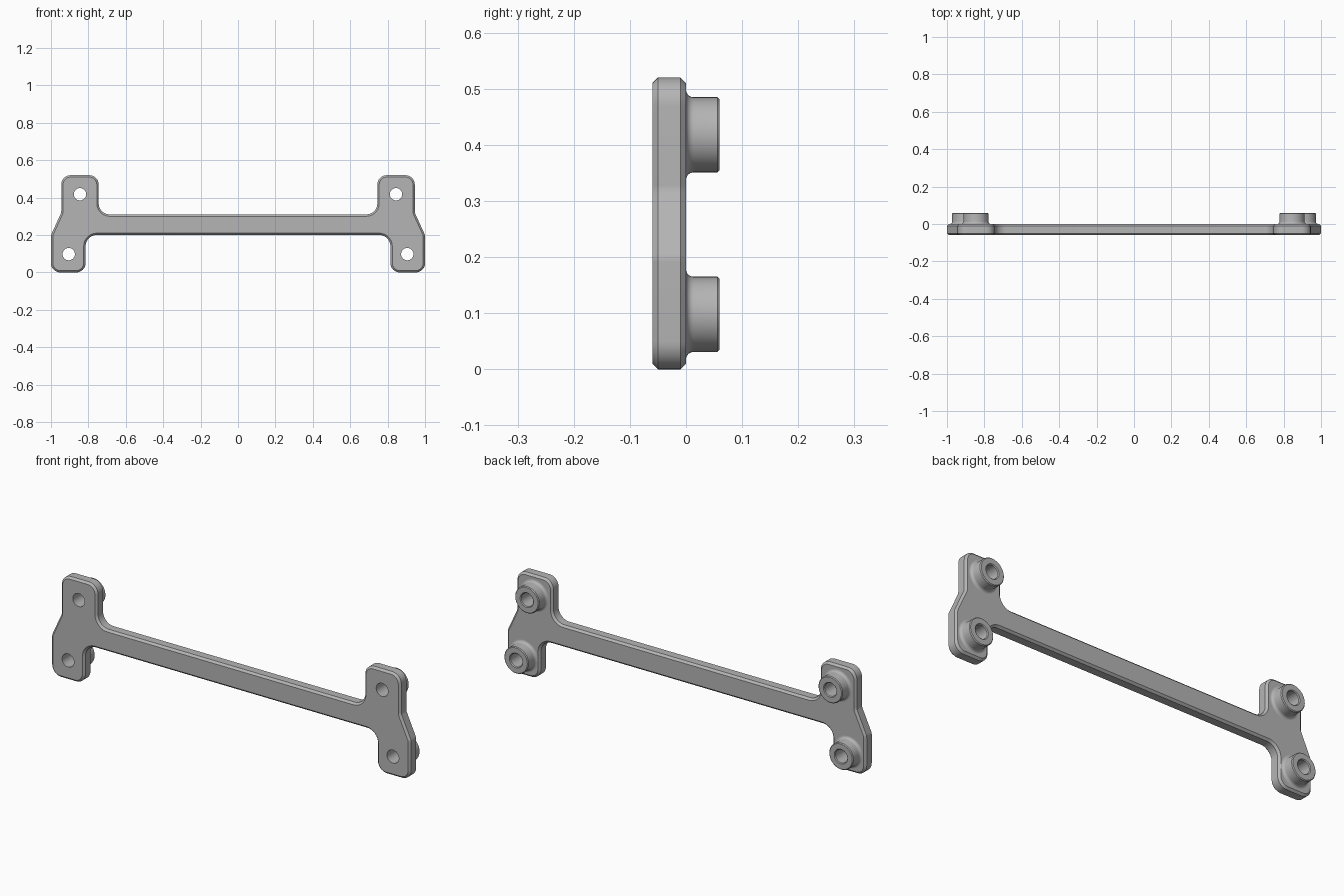
import bpy, bmesh, math
from mathutils import Vector, Matrix

cube = bpy.data.objects.get("Cube")
if cube:
    bpy.data.objects.remove(cube, do_unlink=True)

GREY = (0.46, 0.46, 0.46, 1)
metal = bpy.data.materials.new("light grey")
metal.use_nodes = True
metal.diffuse_color = GREY
metal.node_tree.nodes["Principled BSDF"].inputs["Base Color"].default_value = GREY

FRONT, BACK, BOSS_END = -0.06, 0.0, 0.06
BORE, BOSS_R, FILLET = 0.033, 0.067, 0.0135
HOLES = {"upper": (0.845, 0.418), "lower": (0.905, 0.098)}


def make_object(name, bm):
    bmesh.ops.recalc_face_normals(bm, faces=bm.faces[:])
    mesh = bpy.data.meshes.new(name)
    bm.to_mesh(mesh)
    bm.free()
    mesh.materials.append(metal)
    obj = bpy.data.objects.new(name, mesh)
    bpy.context.collection.objects.link(obj)
    return obj


def activate(obj):
    bpy.ops.object.select_all(action='DESELECT')
    obj.select_set(True)
    bpy.context.view_layer.objects.active = obj


def smooth(obj):
    activate(obj)
    bpy.ops.object.shade_smooth_by_angle(angle=math.radians(30))


def rounded(corners, steps=10):
    """Outline with each (x, z, radius) corner replaced by a tangent arc."""
    points = []
    for i, (x, z, r) in enumerate(corners):
        p = Vector((x, FRONT, z))
        before, after = corners[i - 1], corners[(i + 1) % len(corners)]
        u = (Vector((before[0], FRONT, before[1])) - p).normalized()
        v = (Vector((after[0], FRONT, after[1])) - p).normalized()
        half = u.angle(v) / 2
        centre = p + (u + v).normalized() * r / math.sin(half)
        start = (p + u * r / math.tan(half) - centre).normalized()
        end = (p + v * r / math.tan(half) - centre).normalized()
        points += [centre + start.slerp(end, k / steps) * r for k in range(steps + 1)]
    return points


# Plate: two end brackets joined by a bar, with chamfered rims
side = [(0.815, 0.2, 0.06), (0.815, 0, 0.05), (1, 0, 0.05), (1, 0.2, 0.04),
        (0.945, 0.32, 0.04), (0.945, 0.52, 0.05), (0.745, 0.52, 0.05),
        (0.745, 0.31, 0.06)]
outline = side + [(-x, z, r) for x, z, r in reversed(side)]
bm = bmesh.new()
face = bm.faces.new([bm.verts.new(p) for p in rounded(outline)])
extruded = bmesh.ops.extrude_face_region(bm, geom=[face], use_keep_orig=True)["geom"]
bmesh.ops.translate(bm, vec=(0, BACK - FRONT, 0),
                    verts=[g for g in extruded if isinstance(g, bmesh.types.BMVert)])
bmesh.ops.recalc_face_normals(bm, faces=bm.faces[:])
rims = [e for e in bm.edges if abs(e.verts[0].co.y - e.verts[1].co.y) < 1e-5]
bmesh.ops.bevel(bm, geom=rims, offset=0.01, offset_type='OFFSET', segments=1,
                profile=0.5, affect='EDGES')
plate = make_object("mounting_plate", bm)

# Bolt holes through the plate
bm = bmesh.new()
for x, z in HOLES.values():
    for sign in (-1, 1):
        bmesh.ops.create_cone(bm, cap_ends=True, segments=48, radius1=BORE,
                              radius2=BORE, depth=0.3,
                              matrix=Matrix.Translation((sign * x, 0, z))
                              @ Matrix.Rotation(math.pi / 2, 4, 'X'))
cutter = make_object("hole_cutter", bm)
cutter.hide_render = True
cut = plate.modifiers.new("holes", 'BOOLEAN')
cut.operation, cut.solver, cut.object = 'DIFFERENCE', 'EXACT', cutter
activate(plate)
bpy.ops.object.modifier_apply(modifier=cut.name)
bpy.data.objects.remove(cutter, do_unlink=True)
smooth(plate)


# Bosses: lathed hollow spacers with a filleted foot
def make_boss(name, x, z):
    edge = 0.004
    foot = BOSS_R + FILLET
    profile = [(BORE, BACK - 0.005), (foot, BACK - 0.005)]
    for k in range(7):
        a = k / 6 * math.pi / 2
        profile.append((foot - FILLET * math.sin(a), BACK + FILLET * (1 - math.cos(a))))
    profile += [(BOSS_R, BOSS_END - edge), (BOSS_R - edge, BOSS_END),
                (BORE + edge, BOSS_END), (BORE, BOSS_END - edge)]
    bm = bmesh.new()
    ring = [bm.verts.new((r, y, 0)) for r, y in profile]
    edges = [bm.edges.new((ring[i - 1], ring[i])) for i in range(len(ring))]
    bmesh.ops.spin(bm, geom=ring + edges, cent=(0, 0, 0), axis=(0, 1, 0),
                   angle=math.tau, steps=48)
    bmesh.ops.remove_doubles(bm, verts=bm.verts[:], dist=1e-5)
    bmesh.ops.translate(bm, verts=bm.verts[:], vec=(x, 0, z))
    smooth(make_object(name, bm))


for level, (x, z) in HOLES.items():
    make_boss(level + "_left_boss", x, z)
    make_boss(level + "_right_boss", -x, z)
